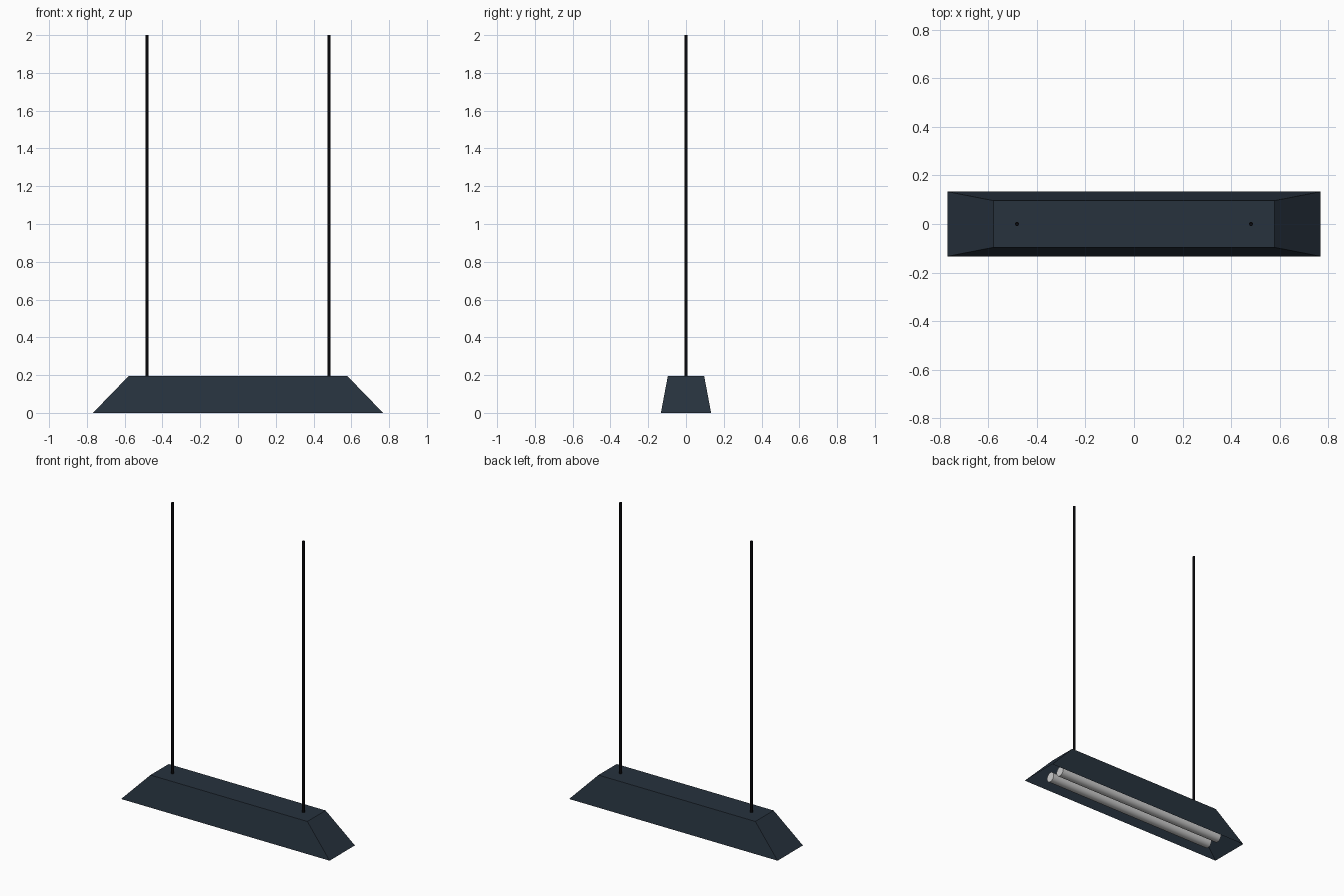
import bpy, bmesh, math

if "Cube" in bpy.data.objects:
    bpy.data.objects.remove(bpy.data.objects["Cube"])

def material(name, color):
    m = bpy.data.materials.new(name)
    m.diffuse_color = color
    m.use_nodes = True
    m.node_tree.nodes["Principled BSDF"].inputs["Base Color"].default_value = m.diffuse_color
    return m

shade_mat = material("dark_slate", (0.02, 0.032, 0.048, 1))
rod_mat = material("black", (0.002, 0.002, 0.003, 1))

def cylinder(name, radius, depth, location, rotation=(0, 0, 0), sides=16, mat=None):
    bpy.ops.mesh.primitive_cylinder_add(vertices=sides, radius=radius, depth=depth,
                                        location=location, rotation=rotation)
    ob = bpy.context.object
    ob.name = name
    bpy.ops.object.shade_smooth_by_angle(angle=math.radians(40))
    if mat:
        ob.data.materials.append(mat)
    return ob

# Lamp shade: tapered box, hollow and open at the bottom
H = 0.196
bm = bmesh.new()
bmesh.ops.create_cube(bm, size=2)
for v in bm.verts:
    top = v.co.z > 0
    v.co.x *= 0.578 if top else 0.768
    v.co.y *= 0.096 if top else 0.133
    v.co.z = H if top else 0
bottom = [f for f in bm.faces if all(v.co.z == 0 for v in f.verts)]
bmesh.ops.delete(bm, geom=bottom, context='FACES_ONLY')
mesh = bpy.data.meshes.new("lamp_shade")
bm.to_mesh(mesh)
bm.free()
mesh.materials.append(shade_mat)
shade = bpy.data.objects.new("lamp_shade", mesh)
bpy.context.collection.objects.link(shade)

# Hanging rods and light tubes, one of each per side
for side, label in ((-1, "a"), (1, "b")):
    cylinder("hanging_rod_" + label, 0.0085, 2 - H, (side * 0.482, 0, (2 + H) / 2), mat=rod_mat)
    cylinder("light_tube_" + label, 0.032, 1.27, (0, side * 0.046, 0.036),
             (0, math.pi / 2, 0), sides=24)
